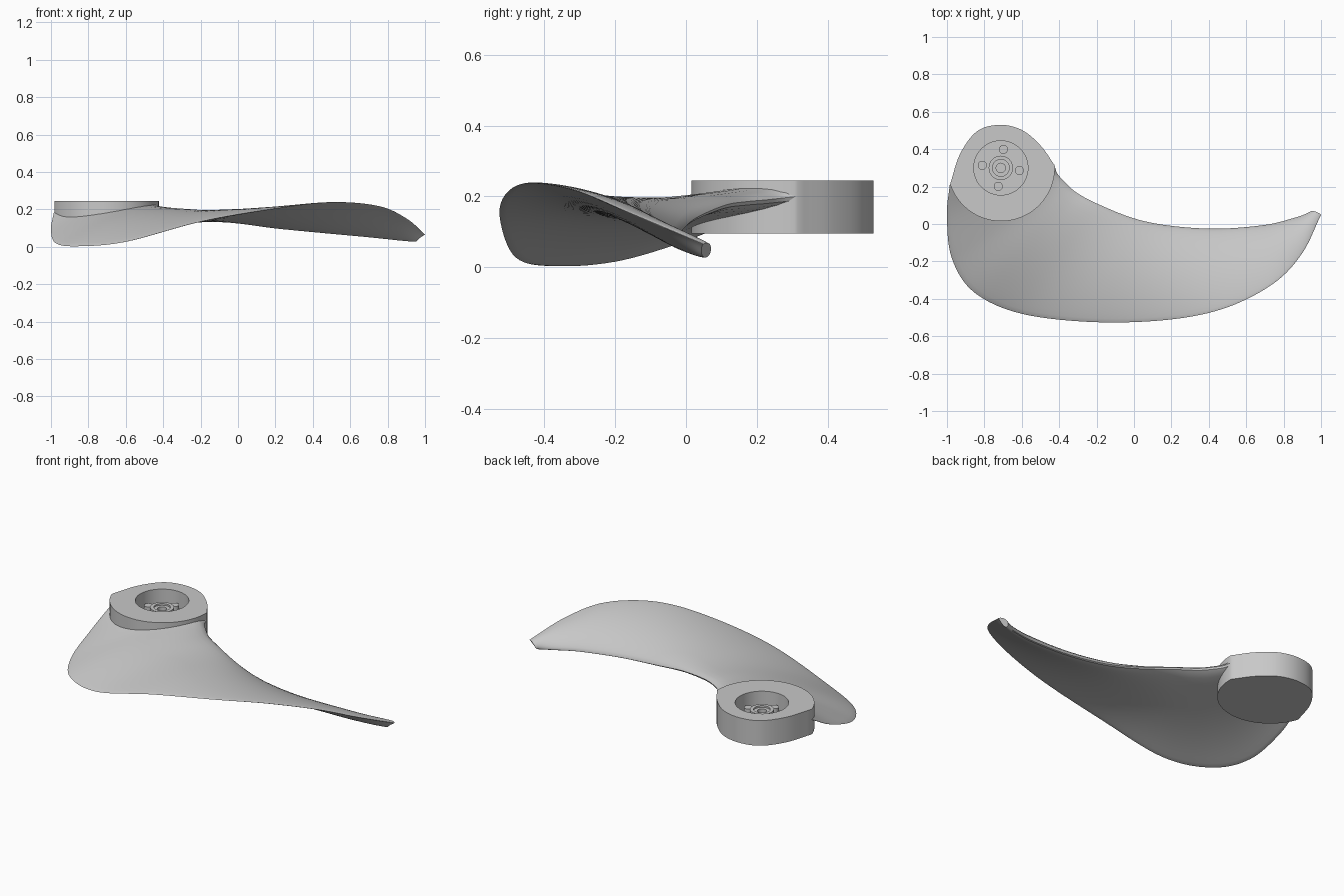
import bpy, bmesh
from math import pi, sin, cos, radians
from mathutils import Vector

if "Cube" in bpy.data.objects:
    bpy.data.objects.remove(bpy.data.objects["Cube"], do_unlink=True)

grey = bpy.data.materials.new("plain_grey")
grey.use_nodes = True
colour = (0.58, 0.58, 0.58, 1)
grey.diffuse_color = colour
grey.node_tree.nodes["Principled BSDF"].inputs["Base Color"].default_value = colour

HUB = Vector((-0.712, 0.30, 0))
TOP, BOTTOM, FLOOR = 0.245, 0.095, 0.145


def spline(points, steps):
    """Smooth curve through the points."""
    pts = [Vector(p) for p in points]
    ext = [2 * pts[0] - pts[1]] + pts + [2 * pts[-1] - pts[-2]]
    out = []
    for i in range(1, len(pts)):
        a, b, c, d = ext[i - 1:i + 3]
        for k in range(steps):
            t = k / steps
            out.append(0.5 * (2 * b + (c - a) * t + (2 * a - 5 * b + 4 * c - d) * t ** 2
                              + (3 * b - a - 3 * c + d) * t ** 3))
    return out + [pts[-1]]


def loft(name, rings):
    """Closed solid through a row of equal rings."""
    bm = bmesh.new()
    loops = [[bm.verts.new(p) for p in ring] for ring in rings]
    n = len(loops[0])
    for a, b in zip(loops, loops[1:]):
        for i in range(n):
            j = (i + 1) % n
            bm.faces.new((a[i], a[j], b[j], b[i]))
    bm.faces.new(loops[0])
    bm.faces.new(loops[-1])
    bmesh.ops.recalc_face_normals(bm, faces=bm.faces)
    mesh = bpy.data.meshes.new(name)
    bm.to_mesh(mesh)
    bm.free()
    mesh.materials.append(grey)
    obj = bpy.data.objects.new(name, mesh)
    bpy.context.collection.objects.link(obj)
    return obj


def prism(name, outline, z0, z1):
    return loft(name, [[(p[0], p[1], z) for p in outline] for z in (z0, z1)])


def circle(centre, r, n=48):
    return [(centre.x + r * cos(2 * pi * i / n), centre.y + r * sin(2 * pi * i / n))
            for i in range(n)]


def activate(obj):
    bpy.ops.object.select_all(action='DESELECT')
    obj.select_set(True)
    bpy.context.view_layer.objects.active = obj


def cut(obj, outline, z0, z1):
    tool = prism("cutter", outline, z0, z1)
    tool.hide_render = True
    mod = obj.modifiers.new("cut", 'BOOLEAN')
    mod.operation, mod.solver, mod.object = 'DIFFERENCE', 'EXACT', tool
    activate(obj)
    bpy.ops.object.modifier_apply(modifier=mod.name)
    bpy.data.objects.remove(tool, do_unlink=True)


def smooth(obj, angle=35):
    activate(obj)
    bpy.ops.object.shade_smooth_by_angle(angle=radians(angle))


# Blade: matching points along the inner and outer edges, root to tip
inner = spline([(-.425, .315, .20), (-.41, .27, .195), (-.37, .225, .19), (-.31, .17, .185),
                (-.2, .11, .175), (0, .03, .14), (.2, -.01, .105), (.45, -.025, .078),
                (.7, -.005, .054), (.85, .03, .038), (.945, .06, .029)], 8)
outer = spline([(-.985, .21, .18), (-1, .05, .095), (-.975, -.18, .02), (-.855, -.365, .003),
                (-.6, -.48, .027), (-.2, -.525, .135), (.2, -.51, .205), (.5, -.445, .238),
                (.75, -.315, .218), (.9, -.155, .152), (1, .05, .066)], 8)
SIDE = 16
rings = []
for k, (a, b) in enumerate(zip(inner, outer)):
    s = k / (len(inner) - 1)
    along = (inner[min(k + 1, len(inner) - 1)] - inner[max(k - 1, 0)]).normalized()
    normal = (b - a).cross(along).normalized()
    if normal.z < 0:
        normal = -normal
    thick = 0.048 - 0.031 * s
    camber = 0.055 - 0.045 * s
    ring = []
    for i in range(2 * SIDE):
        th = pi * i / SIDE
        u = (1 - cos(th)) / 2
        bulge = thick * (1.35 - u) * sin(th)
        ring.append(a.lerp(b, u) + normal * bulge + Vector((0, 0, camber * 4 * u * (1 - u))))
    rings.append(ring)
blade = loft("blade", rings)
cut(blade, circle(HUB, 0.272), 0.11, 0.5)
smooth(blade)

# Hub: round on the blade side, tapering to a narrower back
outline = [(-.71 + .287 * cos(radians(t)), .302 + .287 * sin(radians(t)))
           for t in range(199, 362, 3)]
outline += [p[:2] for p in spline([(-.425, .315, 0), (-.5, .42, 0), (-.6, .503, 0), (-.72, .53, 0),
                                   (-.84, .495, 0), (-.93, .375, 0), (-.981, .22, 0)], 6)]
hub = prism("hub", outline, BOTTOM, TOP)
cut(hub, circle(HUB, 0.145), FLOOR, 0.4)
smooth(hub)

# Four round pegs standing on the recess floor
for i in range(4):
    a = radians(82 + 90 * i)
    peg = prism("peg", circle(HUB + Vector((cos(a), sin(a), 0)) * 0.1, 0.024, 24),
                FLOOR - .005, 0.185)
    smooth(peg)

# Shaft socket: stepped boss with a blind bore
steps = [(.065, FLOOR - .005), (.065, .205), (.045, .205), (.045, .195),
         (.025, .195), (.025, FLOOR + .005)]
socket = loft("shaft_socket", [[(x, y, z) for x, y in circle(HUB, r, 32)] for r, z in steps])
smooth(socket)
